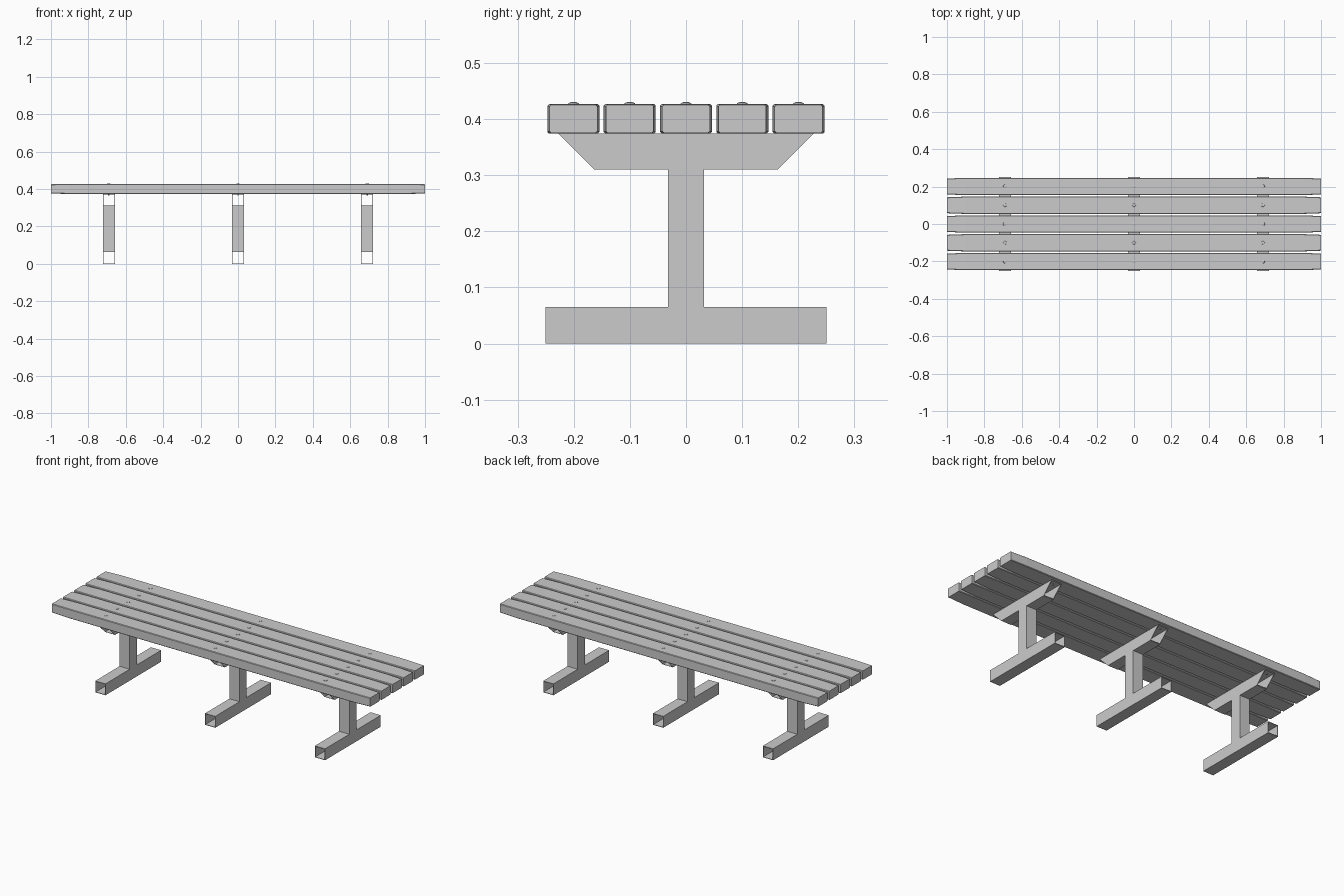
import bpy, bmesh, math

if "Cube" in bpy.data.objects:
    bpy.data.objects.remove(bpy.data.objects["Cube"])

LEG_X = (-0.69, 0.0, 0.69)
SLAT_Y = [0.1003 * i for i in (-2, -1, 0, 1, 2)]
SLAT_Z0, SLAT_Z1 = 0.374, 0.427


def finish(name, bm, loc=(0, 0, 0)):
    bmesh.ops.recalc_face_normals(bm, faces=bm.faces)
    me = bpy.data.meshes.new(name)
    bm.to_mesh(me)
    bm.free()
    ob = bpy.data.objects.new(name, me)
    ob.location = loc
    bpy.context.collection.objects.link(ob)
    return ob


def bridge(bm, a, b):
    n = len(a)
    for i in range(n):
        j = (i + 1) % n
        bm.faces.new((a[i], a[j], b[j], b[i]))


# Plank with chamfered edges and slightly tapered ends
def slat(name, y):
    bm = bmesh.new()
    zc, c = (SLAT_Z0 + SLAT_Z1) / 2, 0.003
    rings = []
    for x, hw, hh in ((-1, 0.0425, 0.025), (-0.9, 0.0463, 0.0265),
                      (0.9, 0.0463, 0.0265), (1, 0.0425, 0.025)):
        prof = [(hw, hh - c), (hw - c, hh), (c - hw, hh), (-hw, hh - c),
                (-hw, c - hh), (c - hw, -hh), (hw - c, -hh), (hw, c - hh)]
        rings.append([bm.verts.new((x, py, pz + zc)) for py, pz in prof])
    for a, b in zip(rings, rings[1:]):
        bridge(bm, a, b)
    bm.faces.new(rings[0])
    bm.faces.new(rings[-1])
    finish(name, bm, (0, y, 0))


# Open square tube along y; different half lengths below and above give mitred ends
def tube(name, x, z0, z1, len0, len1, half=0.032, wall=0.003):
    bm = bmesh.new()
    rings = {}
    for side in (-1, 1):
        for inset in (0, wall):
            ring = []
            for sx, z in ((-1, z0 + inset), (1, z0 + inset), (1, z1 - inset), (-1, z1 - inset)):
                y = len0 + (len1 - len0) * (z - z0) / (z1 - z0)
                ring.append(bm.verts.new((sx * (half - inset), side * y, z)))
            rings[side, inset] = ring
    for inset in (0, wall):
        bridge(bm, rings[-1, inset], rings[1, inset])
    for side in (-1, 1):
        bridge(bm, rings[side, 0], rings[side, wall])
    finish(name, bm, (x, 0, 0))


# Upright post, open where it meets the two tubes
def post(name, x, z0, z1, half=0.032):
    bm = bmesh.new()
    a, b = [[bm.verts.new((sx * half, sy * half, z))
             for sx, sy in ((-1, -1), (1, -1), (1, 1), (-1, 1))] for z in (z0, z1)]
    bridge(bm, a, b)
    finish(name, bm, (x, 0, 0))


# Bolt with a low domed head and a shank tip inside the support tube
def bolt(name, x, y):
    bm = bmesh.new()
    prof = [(0.004, 0.366), (0.004, 0.420), (0.010, 0.426), (0.009, 0.4285), (0.005, 0.430)]
    n = 12
    rings = [[bm.verts.new((r * math.cos(2 * math.pi * i / n),
                            r * math.sin(2 * math.pi * i / n), z)) for i in range(n)]
             for r, z in prof]
    for a, b in zip(rings, rings[1:]):
        bridge(bm, a, b)
    bm.faces.new(rings[0])
    bm.faces.new(rings[-1])
    finish(name, bm, (x, y, 0))


for i, y in enumerate(SLAT_Y):
    slat(f"seat_slat_{i + 1}", y)

for i, x in enumerate(LEG_X):
    tube(f"foot_tube_{i + 1}", x, 0.0, 0.065, 0.25, 0.25)
    post(f"leg_post_{i + 1}", x, 0.065, 0.31)
    tube(f"seat_support_{i + 1}", x, 0.31, 0.374, 0.163, 0.227)
    for j, y in enumerate(SLAT_Y):
        bolt(f"bolt_{i + 1}_{j + 1}", x, y)
